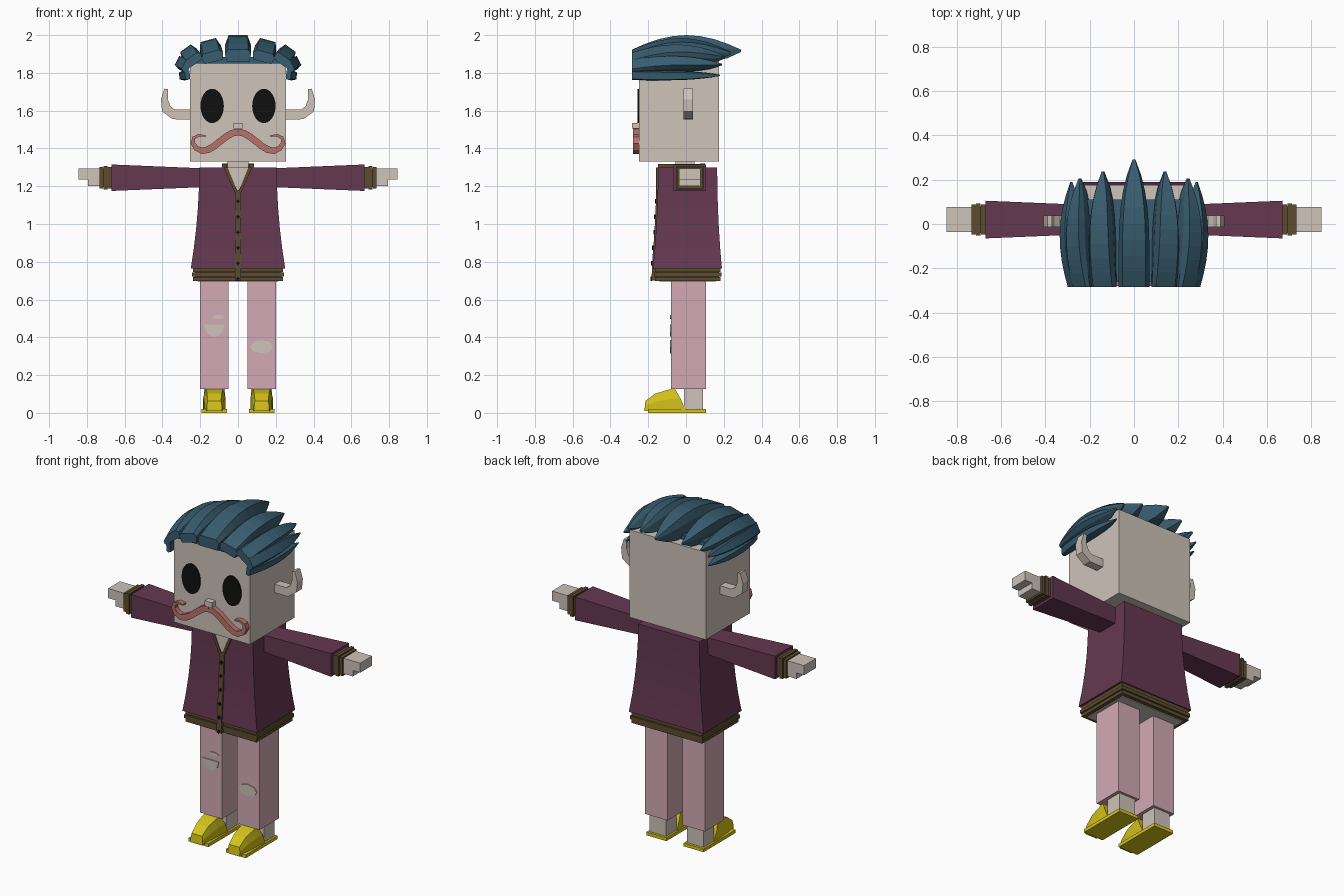
import bpy, bmesh
from math import sin, cos, pi, tau, sqrt, radians
from mathutils import Vector

cube = bpy.data.objects.get("Cube")
if cube:
    bpy.data.objects.remove(cube, do_unlink=True)


def material(name, red, green, blue):
    mat = bpy.data.materials.new(name)
    mat.use_nodes = True
    colour = (red, green, blue, 1)
    mat.diffuse_color = colour
    mat.node_tree.nodes["Principled BSDF"].inputs["Base Color"].default_value = colour
    return mat


SKIN = material("skin", .62, .55, .49)
JACKET = material("plum_jacket", .13, .04, .08)
TRIM = material("brown_trim", .11, .07, .03)
PINK = material("pink_cloth", .65, .4, .46)
HAIR = material("blue_hair", .04, .11, .16)
SHOE = material("yellow_shoe", .66, .55, .01)
BLACK = material("black", .005, .005, .005)
SALMON = material("salmon_moustache", .48, .17, .15)


def loft(name, rings, mat):
    """Join equal-sized rings of points and cap both ends."""
    bm = bmesh.new()
    rows = [[bm.verts.new(point) for point in ring] for ring in rings]
    count = len(rows[0])
    for near, far in zip(rows, rows[1:]):
        for i in range(count):
            j = (i + 1) % count
            bm.faces.new((near[i], near[j], far[j], far[i]))
    bm.faces.new(rows[0])
    bm.faces.new(rows[-1])
    bmesh.ops.recalc_face_normals(bm, faces=bm.faces)
    mesh = bpy.data.meshes.new(name)
    bm.to_mesh(mesh)
    bm.free()
    mesh.materials.append(mat)
    bpy.context.collection.objects.link(bpy.data.objects.new(name, mesh))


def level(x, half_width, front, back, z):
    """Horizontal rectangle centred on x."""
    return [(x - half_width, front, z), (x + half_width, front, z),
            (x + half_width, back, z), (x - half_width, back, z)]


def box(name, x, half_width, front, back, bottom, top, mat):
    loft(name, [level(x, half_width, front, back, z) for z in (bottom, top)], mat)


def plate(name, outline, y, mat):
    """Thin front-facing plate from an x, z outline."""
    loft(name, [[(x, y + offset, z) for x, z in outline] for offset in (-.006, .002)], mat)


def disc(name, x, z, rx, rz, y, mat, sides=24, sweep=tau):
    """Elliptical plate; a shorter sweep gives a bowl shape."""
    turns = [pi + sweep * i / sides for i in range(sides + (sweep < tau))]
    plate(name, [(x + rx * cos(a), z + rz * sin(a)) for a in turns], y, mat)


def ribbon(name, path, half, tip, y, depth, side, mat):
    """Bar along an x, z path, thinning to the tip over its last half."""
    rings = []
    last = len(path) - 1
    for i, (x, z) in enumerate(path):
        before, after = path[max(i - 1, 0)], path[min(i + 1, last)]
        along = Vector((after[0] - before[0], after[1] - before[1])).normalized()
        fade = max(0, 2 * i / last - 1)
        width = half + (tip - half) * fade
        rings.append([(side * (x - along.y * width * k), y + depth * e, z + along.x * width * k)
                      for k, e in ((1, -1), (1, 1), (-1, 1), (-1, -1))])
    loft(name, rings, mat)


# Head and neck
FACE = -.25
box("head", 0, .255, FACE, .175, 1.33, 1.86, SKIN)
box("neck", 0, .055, -.055, .045, 1.25, 1.34, SKIN)
box("nose", 0, .025, FACE - .035, FACE, 1.505, 1.535, SKIN)

# Jacket body, flaring from shoulder to hem
SHOULDER, HEM = 1.3, .765


def flare(z):
    return min((SHOULDER - z) / (SHOULDER - HEM), 1) ** 2


def front(z):
    return -.148 - .027 * flare(z)


steps = 5
heights = [HEM + (SHOULDER - HEM) * i / steps for i in range(steps + 1)]
loft("jacket_body", [level(0, .205 + .045 * flare(z), front(z), .165 + .025 * flare(z), z)
                     for z in heights], JACKET)

# Ribbed hem
box("hem_core", 0, .23, -.155, .175, .702, HEM, TRIM)
for i in range(3):
    half = .244 - .006 * abs(i - 1)
    top = HEM - i * .023
    box(f"hem_band_{i + 1}", 0, half, .075 - half, half - .055, top - .02, top, TRIM)
box("hip_underside", 0, .215, -.14, .16, .695, .71, SKIN)

# Neckline, placket and buttons
plate("open_neckline", [(-.06, SHOULDER), (.06, SHOULDER), (0, 1.17)], front(SHOULDER), SKIN)
loft("placket", [level(0, .016, front(z) - .008, front(z) + .02, z)
                 for z in (.7 + .12 * i for i in range(5))], TRIM)
for i in range(6):
    z = 1.12 - .082 * i
    disc(f"button_{i + 1}", 0, z, .01, .012, front(z) - .008, BLACK, sides=4)
box("collar_back", 0, .085, .075, .1, 1.29, 1.32, TRIM)

# Trouser legs and tears
LEG_FRONT, LEG_X = -.08, .125
disc("right_knee_tear", -LEG_X, .467, .055, .065, LEG_FRONT, SKIN, sides=5, sweep=pi)
disc("right_small_tear", -.105, .507, .035, .012, LEG_FRONT, SKIN, sides=6)
disc("left_knee_tear", LEG_X, .35, .06, .035, LEG_FRONT, SKIN, sides=8)

# Moustache path: half a wave, then a curl
WAVE, CURL, MIDDLE = .19, .05, 1.437
moustache = [(WAVE * i / 6, MIDDLE + CURL * cos(pi * i / 6)) for i in range(6)]
moustache += [(WAVE + CURL * sin(a), MIDDLE - CURL * cos(a) * (1 - a / 9))
              for a in (radians(40 * i) for i in range(6))]
ear = [(.25, 1.58), (.34, 1.58), (.38, 1.61), (.39, 1.66), (.38, 1.715)]

# Sleeves and hands share one axis
ARM_Y, ARM_Z = .02, 1.245


def arm(name, side, stations, mat):
    """Square bar along x; each station is x, half depth and half height."""
    loft(name, [[(side * x, ARM_Y + depth * j, ARM_Z + height * k)
                 for j, k in ((-1, -1), (1, -1), (1, 1), (-1, 1))]
                for x, depth, height in stations], mat)


def shoe_ring(x, t):
    """Cross-section of the shoe upper, from toe (0) to instep (1)."""
    base_y, top_y = -.22 * (1 - t), -.215 + .155 * t
    base, top = .04 + .02 * sqrt(t), .035 + .012 * t
    height = .063 + .067 * sqrt(t)
    middle_y, middle_z = (base_y + top_y) / 2, height * .6
    return [(x - base, base_y, .01), (x + base, base_y, .01), (x + base, middle_y, middle_z),
            (x + top, top_y, height), (x - top, top_y, height), (x - base, middle_y, middle_z)]


def hair_lock(name, order, side):
    """Swept-back lock; a higher order sits further down the side of the head."""
    root_x = .255 * sin(radians(min(30 * order, 90)))
    root_z = 1.86 - .0011 * order ** 3
    tilt = radians(12 * order + 3 * order ** 2)
    start, tip = -.285, .17 + .12 * .55 ** order
    steps = 8
    rings = []
    for i in range(steps + 1):
        t = i / steps
        width = (.07 - .011 * order) * (1 - .9 * t ** 4)
        size = 1 - .15 * order
        low = .05 * size * t ** 8
        high = .14 * size * sin(pi * (.15 + .7 * t))
        middle = low + (high - low) * .65
        outline = [(-.85, low), (.85, low), (1, middle), (.75, high), (-.75, high), (-1, middle)]
        rings.append([(side * (root_x + u * width * cos(tilt) + v * sin(tilt)),
                       start + (tip - start) * t,
                       root_z - u * width * sin(tilt) + v * cos(tilt)) for u, v in outline])
    loft(name, rings, HAIR)


box("hair_cap", 0, .245, -.262, .11, 1.85, 1.884, HAIR)
hair_lock("centre_hair_lock", 0, 1)

for label, side in (("left", 1), ("right", -1)):
    # Face and hair
    disc(label + "_eye", side * .137, 1.625, .062, .091, FACE, BLACK)
    ribbon(label + "_moustache", moustache, .018, .004, FACE - .012, .018, side, SALMON)
    ribbon(label + "_ear", ear, .026, .01, .012, .026, side, SKIN)
    for order in range(1, 5):
        hair_lock(f"{label}_hair_lock_{order}", order, side)

    # Collar
    box(label + "_collar", side * .072, .013, front(SHOULDER), .1, 1.29, 1.318, TRIM)
    plate(label + "_lapel_edge", [(side * .055, SHOULDER), (side * .075, SHOULDER),
                                  (side * .01, 1.15), (0, 1.165)], front(SHOULDER) - .004, TRIM)

    # Sleeve, ribbed cuff and hand
    arm(label + "_sleeve", side, [(.19, .065, .05), (.67, .085, .07)], JACKET)
    arm(label + "_cuff_core", side, [(.66, .06, .05), (.73, .06, .05)], TRIM)
    for i in range(3):
        start, swell = .67 + .022 * i, .006 * (i == 1)
        arm(f"{label}_cuff_band_{i + 1}", side,
            [(x, .067 + swell, .056 + swell) for x in (start, start + .02)], TRIM)
    hand_front, hand_back = ARM_Y - .057, ARM_Y + .057
    box(label + "_palm", side * .757, .038, hand_front, hand_back, 1.2, 1.24, SKIN)
    box(label + "_fingers", side * .782, .063, hand_front, hand_back, 1.236, 1.294, SKIN)

    # Leg and shoe
    x = side * LEG_X
    box(label + "_trouser_leg", x, .075, LEG_FRONT, .105, .127, .72, PINK)
    box(label + "_ankle", x, .055, -.01, .09, .015, .14, SKIN)
    box(label + "_sole", x, .067, -.2, .105, 0, .02, SHOE)
    loft(label + "_shoe_upper", [shoe_ring(x, i / 3) for i in range(4)], SHOE)
